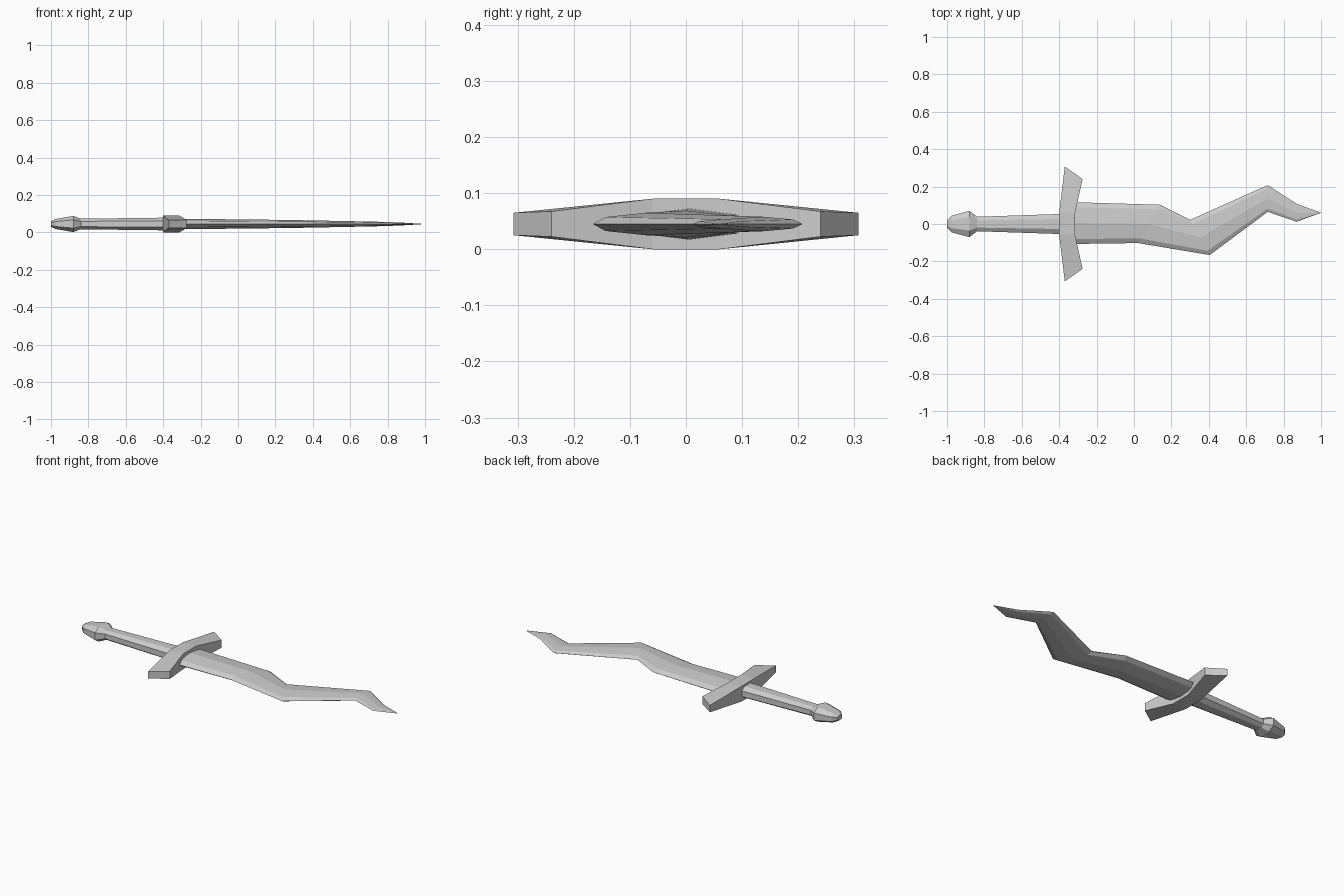
import bpy, bmesh
from mathutils import Vector

if "Cube" in bpy.data.objects:
    bpy.data.objects.remove(bpy.data.objects["Cube"])

ZC = 0.045  # mid-height of the whole sword


def loft(name, rings, close_end=True):
    """Skin a list of equal-length point rings; a one-point last ring makes a tip."""
    bm = bmesh.new()
    rows = [[bm.verts.new(Vector(p) + Vector((0, 0, ZC))) for p in r] for r in rings]
    for a, b in zip(rows, rows[1:]):
        n = len(a)
        for i in range(n):
            j = (i + 1) % n
            if len(b) == 1:
                bm.faces.new((a[i], a[j], b[0]))
            else:
                bm.faces.new((a[i], a[j], b[j], b[i]))
    bm.faces.new(rows[0])
    if len(rows[-1]) > 1:
        bm.faces.new(rows[-1])
    bmesh.ops.recalc_face_normals(bm, faces=bm.faces)
    mesh = bpy.data.meshes.new(name)
    bm.to_mesh(mesh)
    bm.free()
    obj = bpy.data.objects.new(name, mesh)
    bpy.context.collection.objects.link(obj)
    return obj


def octagon(x, hy, hz, cut=0.5):
    """Chamfered rectangle across the sword's length."""
    a, b = hy * cut, hz * cut
    return [(x, hy, -b), (x, hy, b), (x, a, hz), (x, -a, hz),
            (x, -hy, b), (x, -hy, -b), (x, -a, -hz), (x, a, -hz)]


def blade_ring(up, low, h):
    """Ridge in the middle, shallow faces, then a steep bevel to each edge."""
    up, low = Vector((*up, 0)), Vector((*low, 0))

    def at(t, z):
        p = up.lerp(low, t)
        return (p.x, p.y, z)
    side = [(0.12, 0.62), (0.5, 1.0), (0.88, 0.62)]
    return ([at(0, 0)] + [at(t, k * h) for t, k in side] + [at(1, 0)]
            + [at(t, -k * h) for t, k in reversed(side)])


# Wavy blade: upper edge, lower edge, half thickness
stations = [((-0.34, 0.117), (-0.34, -0.107), 0.028),
            ((0.14, 0.103), (0.02, -0.102), 0.024),
            ((0.30, 0.022), (0.405, -0.166), 0.020),
            ((0.715, 0.208), (0.715, 0.065), 0.013),
            ((0.87, 0.108), (0.87, 0.012), 0.008)]
loft("blade", [blade_ring(*s) for s in stations] + [[(1.0, 0.06, 0)]])

# Cross guard: back x, back y, front x, front y, half heights
half = [(-0.40, 0.06, -0.315, 0.06, 0.045, 0.045),
        (-0.37, 0.307, -0.275, 0.24, 0.020, 0.0225)]


def guard_ring(xb, yb, xf, yf, hb, hf, s):
    return [(xb, s * yb, hb), (xf, s * yf, hf), (xf, s * yf, -hf), (xb, s * yb, -hb)]


loft("cross_guard", [guard_ring(*half[1], -1), guard_ring(*half[0], -1),
                     guard_ring(*half[0], 1), guard_ring(*half[1], 1)])

# Grip
loft("grip", [octagon(-0.86, 0.038, 0.028), octagon(-0.38, 0.054, 0.034)])

# Pommel
loft("pommel", [octagon(x, hy, hz) for x, hy, hz in
                [(-1.0, 0.02, 0.014), (-0.975, 0.045, 0.027),
                 (-0.88, 0.07, 0.043), (-0.835, 0.036, 0.026)]])
